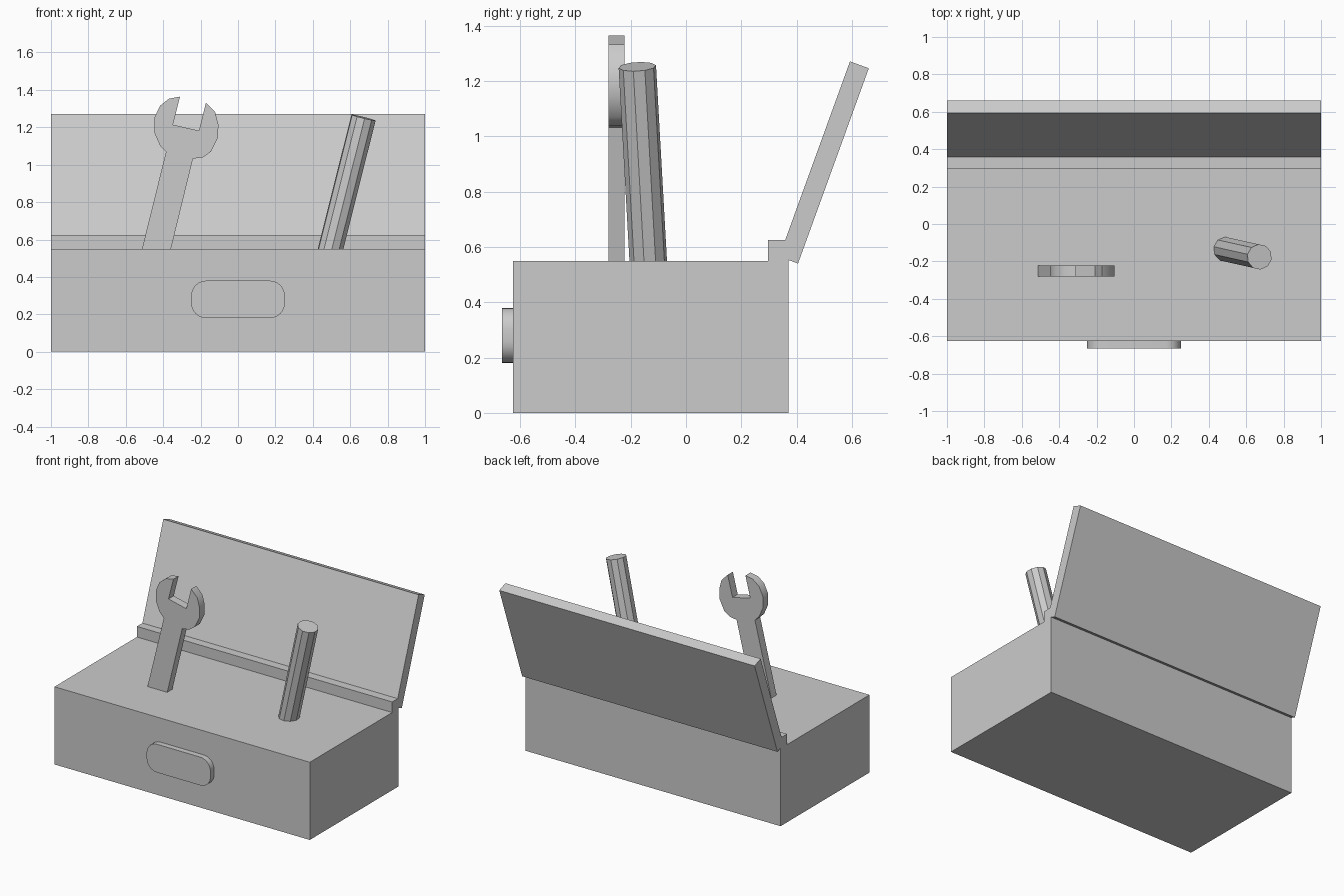
import bpy, bmesh, math
from mathutils import Vector

if "Cube" in bpy.data.objects:
    bpy.data.objects.remove(bpy.data.objects["Cube"])

grey = bpy.data.materials.new("plain grey")
grey.diffuse_color = (0.6, 0.6, 0.6, 1)
grey.use_nodes = True
grey.node_tree.nodes["Principled BSDF"].inputs["Base Color"].default_value = grey.diffuse_color


def extrude(name, outline, to_3d, offset):
    """Solid made from a flat outline pushed along an offset vector."""
    bm = bmesh.new()
    face = bm.faces.new([bm.verts.new(to_3d(a, b)) for a, b in outline])
    geom = bmesh.ops.extrude_face_region(bm, geom=[face])["geom"]
    bmesh.ops.translate(bm, vec=offset,
                        verts=[g for g in geom if isinstance(g, bmesh.types.BMVert)])
    bmesh.ops.recalc_face_normals(bm, faces=bm.faces)
    mesh = bpy.data.meshes.new(name)
    bm.to_mesh(mesh)
    bm.free()
    mesh.materials.append(grey)
    obj = bpy.data.objects.new(name, mesh)
    bpy.context.collection.objects.link(obj)
    return obj


def side_profile(name, outline):
    return extrude(name, outline, lambda y, z: (-1, y, z), (2, 0, 0))


def front_profile(name, outline, y0, y1):
    return extrude(name, outline, lambda x, z: (x, y0, z), (0, y1 - y0, 0))


def smooth(obj, angle):
    bpy.ops.object.select_all(action="DESELECT")
    obj.select_set(True)
    bpy.context.view_layer.objects.active = obj
    bpy.ops.object.shade_smooth_by_angle(angle=math.radians(angle))


# Box, hinge strip and open lid
side_profile("box", [(-0.625, 0), (0.37, 0), (0.37, 0.55), (-0.625, 0.55)])
side_profile("hinge_strip", [(0.297, 0.55), (0.37, 0.55), (0.37, 0.625), (0.297, 0.625)])
side_profile("lid", [(0.337, 0.565), (0.405, 0.54), (0.661, 1.246), (0.593, 1.271)])

# Rounded handle plate on the front
r, arc = 0.08, []
for i, (sx, sz) in enumerate([(1, 1), (-1, 1), (-1, -1), (1, -1)]):
    for k in range(7):
        t = math.radians(90 * i + 15 * k)
        arc.append((sx * (0.25 - r) + r * math.cos(t),
                    0.28 + sz * (0.1 - r) + r * math.sin(t)))
smooth(front_profile("handle", arc, -0.665, -0.62), 30)

# Open-ended wrench standing in the box
wrench = [(-0.538, 0.45), (-0.383, 0.45), (-0.241, 1.032), (-0.187, 1.04),
          (-0.144, 1.07), (-0.107, 1.145), (-0.105, 1.215), (-0.123, 1.283),
          (-0.171, 1.332), (-0.209, 1.182), (-0.348, 1.214), (-0.31, 1.364),
          (-0.369, 1.353), (-0.417, 1.315), (-0.447, 1.251), (-0.447, 1.171),
          (-0.417, 1.102), (-0.385, 1.068)]
smooth(front_profile("wrench", wrench, -0.28, -0.222), 30)

# Leaning ten-sided rod
top, foot = Vector((0.671, -0.176, 1.252)), Vector((0.47, -0.131, 0.45))
axis = top - foot
bpy.ops.mesh.primitive_cylinder_add(vertices=10, radius=0.068, depth=axis.length,
                                    location=(top + foot) / 2)
rod = bpy.context.object
rod.name = "rod"
rod.rotation_euler = axis.to_track_quat("Z", "Y").to_euler()
rod.data.materials.append(grey)
